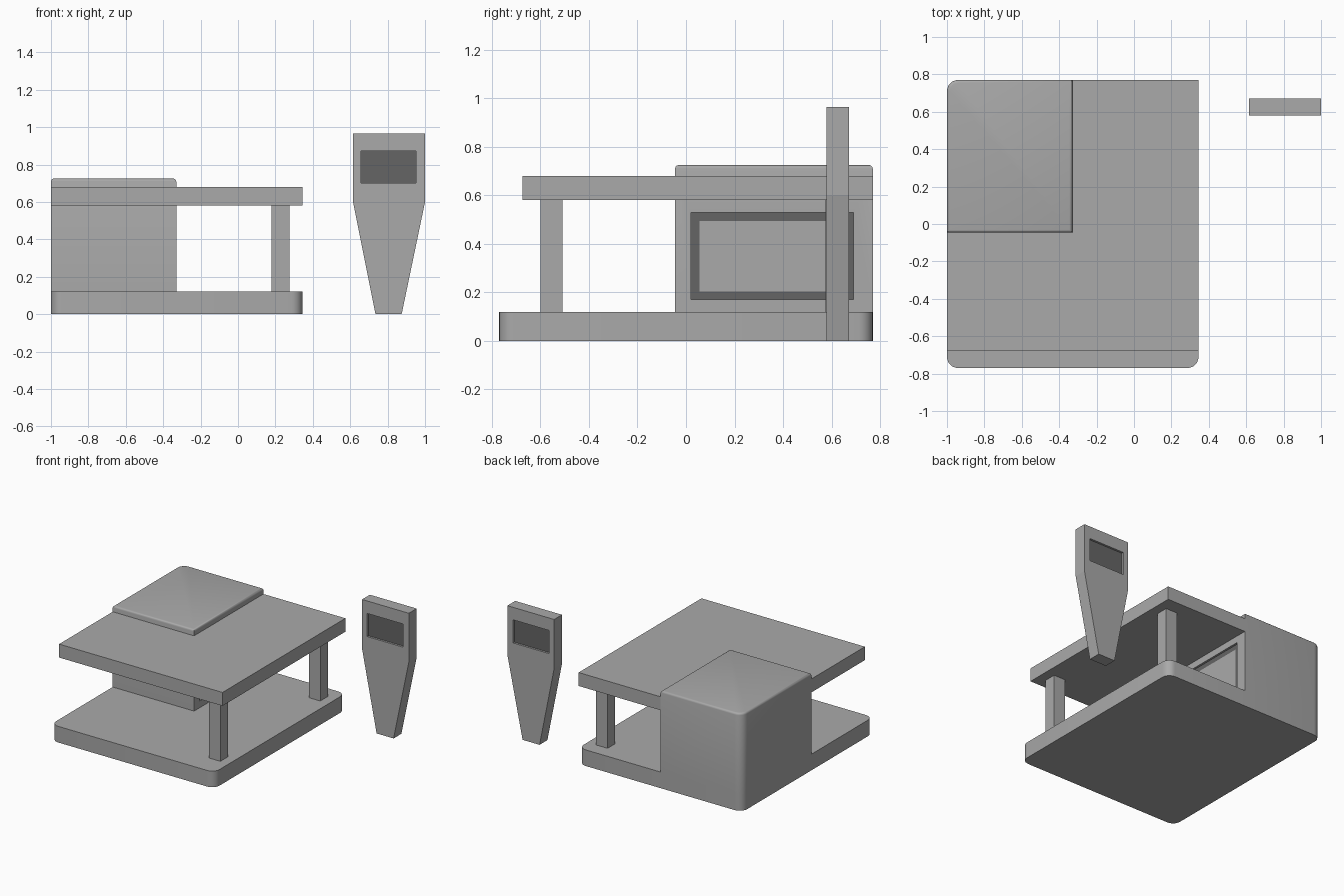
import bpy, bmesh, math
from mathutils import Vector

if "Cube" in bpy.data.objects:
    bpy.data.objects.remove(bpy.data.objects["Cube"])


def material(name, v):
    m = bpy.data.materials.new(name)
    m.diffuse_color = (v, v, v, 1)
    m.use_nodes = True
    m.node_tree.nodes["Principled BSDF"].inputs["Base Color"].default_value = m.diffuse_color
    return m


GREY = material("light_grey", 0.40)
DARK = material("dark_grey", 0.13)


def outline(points, radius=0.06, seg=6):
    """Points are (x, y) or (x, y, True) for a rounded right-angle corner."""
    out = []
    n = len(points)
    for i, p in enumerate(points):
        c = Vector(p[:2])
        if len(p) == 2:
            out.append(c)
            continue
        a = (Vector(points[i - 1][:2]) - c).normalized() * radius
        b = (Vector(points[(i + 1) % n][:2]) - c).normalized() * radius
        for k in range(seg + 1):
            t = math.pi / 2 * k / seg
            out.append(c + a * (1 - math.sin(t)) + b * (1 - math.cos(t)))
    return out


def prism(points, lo, hi, axis="z"):
    """Extrude a flat outline along z (plan) or y (front profile)."""
    bm = bmesh.new()
    put = (lambda p: (p[0], p[1], lo)) if axis == "z" else (lambda p: (p[0], lo, p[1]))
    f = bm.faces.new([bm.verts.new(put(p)) for p in points])
    ext = bmesh.ops.extrude_face_region(bm, geom=[f])["geom"]
    d = Vector((0, 0, hi - lo)) if axis == "z" else Vector((0, hi - lo, 0))
    bmesh.ops.translate(bm, vec=d, verts=[g for g in ext if isinstance(g, bmesh.types.BMVert)])
    bmesh.ops.recalc_face_normals(bm, faces=bm.faces)
    return bm


def finish(bm, name):
    me = bpy.data.meshes.new(name)
    bm.to_mesh(me)
    bm.free()
    ob = bpy.data.objects.new(name, me)
    bpy.context.collection.objects.link(ob)
    me.materials.append(GREY)
    me.materials.append(DARK)
    bpy.context.view_layer.objects.active = ob
    ob.select_set(True)
    bpy.ops.object.shade_smooth_by_angle(angle=math.radians(35))
    ob.select_set(False)
    return ob


def recess(bm, normal, axis, span, zspan, depth, zmin=0):
    """Inset a rectangle in the largest quad facing normal and sink it."""
    n = Vector(normal)
    bm.normal_update()
    f = max((f for f in bm.faces if f.normal.dot(n) > 0.99
             and f.calc_center_median().z > zmin), key=lambda f: f.calc_area())
    bmesh.ops.inset_individual(bm, faces=[f], thickness=0.02)
    c = f.calc_center_median()
    for v in f.verts:
        v.co[axis] = span[v.co[axis] > c[axis]]
        v.co.z = zspan[v.co.z > c.z]
    bmesh.ops.inset_individual(bm, faces=[f], thickness=0, depth=-depth)
    return f


# Base slab with rounded corners
X0, X1, Y = -1.0, 0.345, 0.77
finish(prism(outline([(X0, -Y, 1), (X1, -Y, 1), (X1, Y, 1), (X0, Y, 1)]), 0, 0.12), "base")

# Building block, softened at the top, with a window frame on its right wall
WX, WY = -0.33, -0.045
bm = prism(outline([(X0, WY), (WX, WY), (WX, Y), (X0, Y, 1)]), 0.12, 0.725)
top = [e for e in bm.edges if all(v.co.z > 0.72 for v in e.verts)]
bmesh.ops.bevel(bm, geom=top, offset=0.015, segments=3, profile=0.5, affect="EDGES")
pane = recess(bm, (1, 0, 0), 1, (0.02, 0.69), (0.17, 0.53), 0.015)
for f in bmesh.ops.inset_individual(bm, faces=[pane], thickness=0.049)["faces"]:
    f.material_index = 1
pane.material_index = 0
finish(bm, "building")

# L-shaped canopy around the building
finish(prism(outline([(X0, -0.675), (X1, -0.675), (X1, Y), (WX, Y), (WX, WY), (X0, WY)]),
             0.58, 0.68), "canopy_roof")

# Two posts holding the canopy
for name, y in (("front_post", -0.6), ("back_post", 0.575)):
    finish(prism([(0.18, y), (0.275, y), (0.275, y + 0.09), (0.18, y + 0.09)], 0.12, 0.58), name)

# Tapered roadside sign with a sunken dark panel on both faces
bm = prism([(0.735, 0), (0.875, 0), (1, 0.6), (1, 0.965), (0.615, 0.965), (0.615, 0.6)],
           0.58, 0.672, "y")
bmesh.ops.bisect_plane(bm, geom=bm.verts[:] + bm.edges[:] + bm.faces[:],
                       plane_co=(0, 0, 0.6), plane_no=(0, 0, 1))
for s in (-1, 1):
    recess(bm, (0, s, 0), 0, (0.657, 0.953), (0.7, 0.872), 0.015, 0.6).material_index = 1
finish(bm, "sign")
